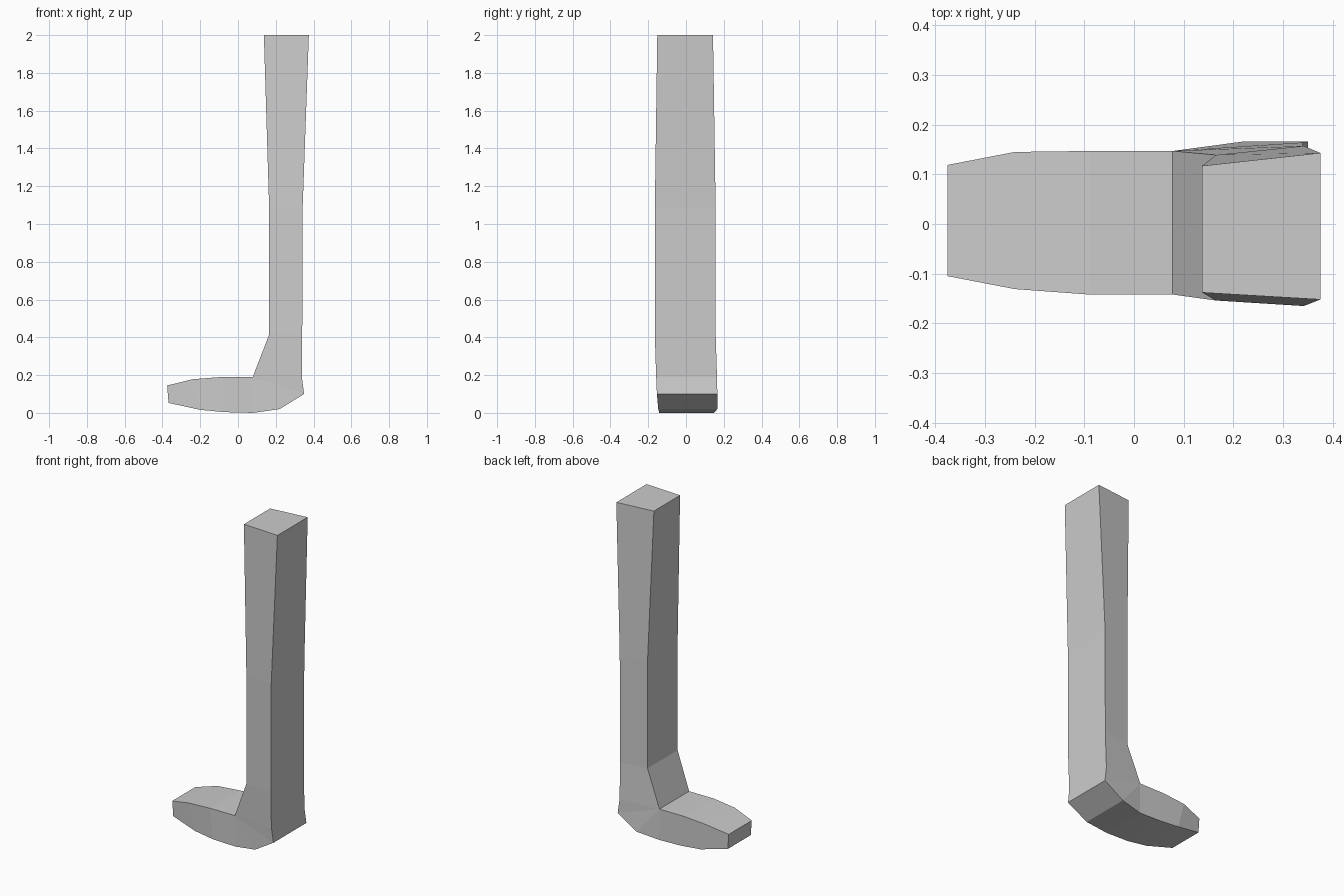
import bpy, bmesh

# Cross-sections from toe to top of leg: two points (x, z, y_min, y_max) each,
# the first along the instep/shin, the second along the sole/heel/calf.
ankle = (0.078, 0.19, -0.142, 0.147)
sections = [
    ((-0.375, 0.145, -0.105, 0.119), (-0.368, 0.053, -0.105, 0.119)),
    ((-0.24, 0.178, -0.131, 0.145), (-0.2, 0.016, -0.131, 0.145)),
    ((-0.09, 0.19, -0.142, 0.147), (-0.07, 0.004, -0.142, 0.147)),
    (ankle, (0.08, 0.0, -0.142, 0.147)),
    (ankle, (0.22, 0.02, -0.147, 0.166)),
    (ankle, (0.35, 0.10, -0.154, 0.166)),
    (ankle, (0.338, 0.19, -0.158, 0.164)),
    ((0.165, 0.415, -0.154, 0.139), (0.34, 0.415, -0.165, 0.157)),
    ((0.165, 1.08, -0.154, 0.139), (0.342, 1.08, -0.165, 0.157)),
    ((0.137, 2.0, -0.138, 0.117), (0.375, 2.0, -0.152, 0.143)),
]


def ring(bm, upper, lower):
    (xu, zu, u0, u1), (xl, zl, l0, l1) = upper, lower
    points = [(xu, u0, zu), (xu, u1, zu), (xl, l1, zl), (xl, l0, zl)]
    return [bm.verts.new(p) for p in points]


# Leg and foot as one continuous loft
bm = bmesh.new()
rings = [ring(bm, *s) for s in sections]
for a, b in zip(rings, rings[1:]):
    for i in range(4):
        j = (i + 1) % 4
        bm.faces.new((a[i], a[j], b[j], b[i]))
bm.faces.new(rings[0])
bm.faces.new(rings[-1])

# Weld the fan at the ankle
bmesh.ops.remove_doubles(bm, verts=bm.verts, dist=0.0005)
bmesh.ops.recalc_face_normals(bm, faces=bm.faces)
mesh = bpy.data.meshes.new("leg_with_foot")
bm.to_mesh(mesh)
bm.free()
bpy.context.collection.objects.link(bpy.data.objects.new("leg_with_foot", mesh))
